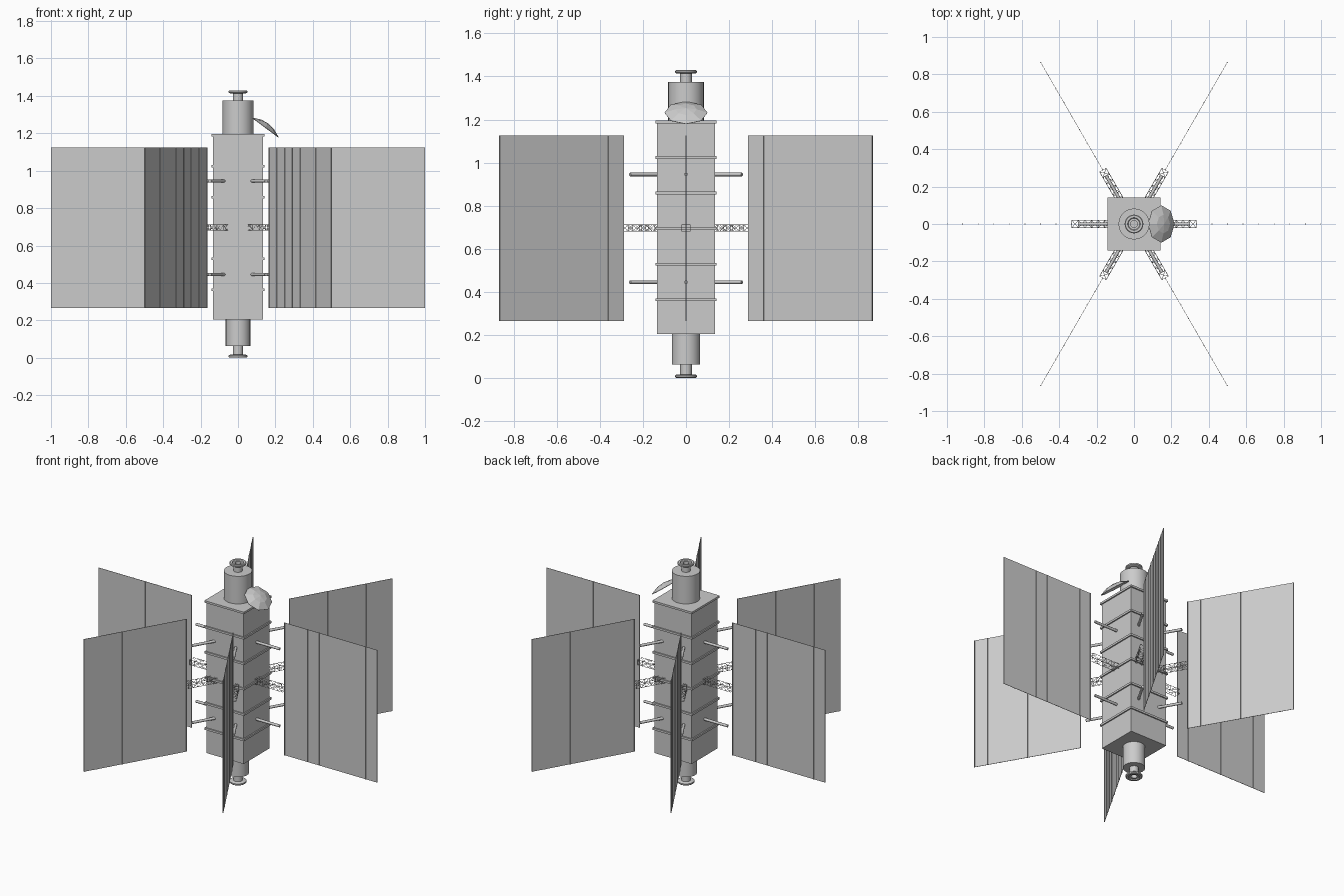
import bpy, bmesh
from math import cos, sin, pi, radians, atan2
from mathutils import Vector, Matrix

if "Cube" in bpy.data.objects:
    bpy.data.objects.remove(bpy.data.objects["Cube"])


def finish(bm, name, smooth=False):
    bmesh.ops.recalc_face_normals(bm, faces=bm.faces)
    me = bpy.data.meshes.new(name)
    bm.to_mesh(me)
    bm.free()
    ob = bpy.data.objects.new(name, me)
    bpy.context.collection.objects.link(ob)
    if smooth:
        bpy.ops.object.select_all(action='DESELECT')
        ob.select_set(True)
        bpy.context.view_layer.objects.active = ob
        bpy.ops.object.shade_smooth_by_angle(angle=radians(35))
    return ob


def add_box(bm, center, size):
    m = Matrix.Translation(center) @ Matrix.Diagonal((*size, 1))
    bmesh.ops.create_cube(bm, size=1, matrix=m)


def add_rod(bm, a, b, r, seg):
    a, b = Vector(a), Vector(b)
    d = b - a
    m = Matrix.Translation((a + b) / 2) @ d.to_track_quat('Z', 'Y').to_matrix().to_4x4()
    bmesh.ops.create_cone(bm, cap_ends=True, segments=seg, radius1=r, radius2=r,
                          depth=d.length, matrix=m)


def lathe(name, profile, seg=24):
    bm = bmesh.new()
    vs = [bm.verts.new((r, 0, z)) for r, z in profile]
    edges = [bm.edges.new(p) for p in zip(vs, vs[1:])]
    bmesh.ops.spin(bm, geom=vs + edges, cent=(0, 0, 0), axis=(0, 0, 1),
                   angle=2 * pi, steps=seg, use_duplicate=False)
    bmesh.ops.remove_doubles(bm, verts=bm.verts, dist=1e-5)
    return finish(bm, name, True)


# Six stacked body modules, each topped by a wider plate
PITCH, BASE = 0.165, 0.205
for i in range(6):
    z = BASE + PITCH * i
    bm = bmesh.new()
    add_box(bm, (0, 0, z + 0.0775), (0.268, 0.268, 0.155))
    finish(bm, f"body_module_{i + 1}")
    bm = bmesh.new()
    add_box(bm, (0, 0, z + 0.1585), (0.284, 0.284, 0.013))
    finish(bm, f"module_plate_{i + 1}")


# End drums with neck and recessed docking ring
def end_drum(name, z0, s, r, h, neck):
    zt = h + neck
    p = [(0, -0.01), (r, -0.01), (r, h), (0.027, h), (0.027, zt - 0.016), (0.044, zt - 0.016),
         (0.05, zt - 0.012), (0.05, zt - 0.004), (0.046, zt), (0.034, zt),
         (0.03, zt - 0.006), (0.019, zt - 0.006), (0.019, zt - 0.03), (0, zt - 0.03)]
    lathe(name, [(a, z0 + s * b) for a, b in p])


end_drum("top_drum", 1.2, 1, 0.083, 0.174, 0.056)
end_drum("bottom_drum", 0.2, -1, 0.066, 0.137, 0.063)

# Low-poly dish leaning off the top drum
bm = bmesh.new()
rings = [[bm.verts.new((0.088 * t * cos(k * pi / 4), 0.1 * t * sin(k * pi / 4),
                        0.026 * (1 - t * t))) for k in range(8)] for t in (0.5, 1)]
apex = bm.verts.new((0, 0, 0.026))
for k in range(8):
    n = (k + 1) % 8
    bm.faces.new((apex, rings[0][k], rings[0][n]))
    bm.faces.new((rings[0][k], rings[1][k], rings[1][n], rings[0][n]))
dish = finish(bm, "antenna_dish")
dish.location = (0.146, 0, 1.232)
dish.rotation_euler = (0, atan2(0.1, 0.135), 0)
dish.modifiers.new("thickness", 'SOLIDIFY').thickness = 0.003

# One wing: ribbed panel, two struts and a lattice boom
Z0, Z1, R0, R1 = 0.265, 1.125, 0.333, 1.0
bm = bmesh.new()
add_box(bm, ((R0 + R1) / 2, 0, (Z0 + Z1) / 2), (R1 - R0, 0.002, Z1 - Z0))
for i in range(9):
    x = R0 + (R1 - R0) * i / 8
    x = min(max(x, R0 + 0.002), R1 - 0.002)
    add_box(bm, (x, 0, (Z0 + Z1) / 2), (0.004, 0.006, Z1 - Z0))
panel = finish(bm, "solar_panel_1")

bm = bmesh.new()
for z in (0.445, 0.945):
    add_rod(bm, (0.1, 0, z), (0.3, 0, z), 0.0085, 12)
struts = finish(bm, "panel_struts_1", True)

bm = bmesh.new()
corners = [(-0.02, 0.681), (0.02, 0.681), (0.02, 0.712), (-0.02, 0.712)]
xs = [0.12 + 0.0355 * i for i in range(7)]
for j, a in enumerate(corners):
    b = corners[(j + 1) % 4]
    add_rod(bm, (xs[0], *a), (xs[-1], *a), 0.0015, 4)
    for i, x in enumerate(xs):
        add_rod(bm, (x, *a), (x, *b), 0.001, 4)
        if i < 6:
            p, q = (a, b) if i % 2 else (b, a)
            add_rod(bm, (x, *p), (xs[i + 1], *q), 0.001, 4)
boom = finish(bm, "lattice_boom_1")

# Repeat the wing every 60 degrees
for k in range(1, 6):
    for ob in (panel, struts, boom):
        c = ob.copy()
        c.name = f"{ob.name[:-2]}_{k + 1}"
        c.rotation_euler = (0, 0, k * pi / 3)
        bpy.context.collection.objects.link(c)
